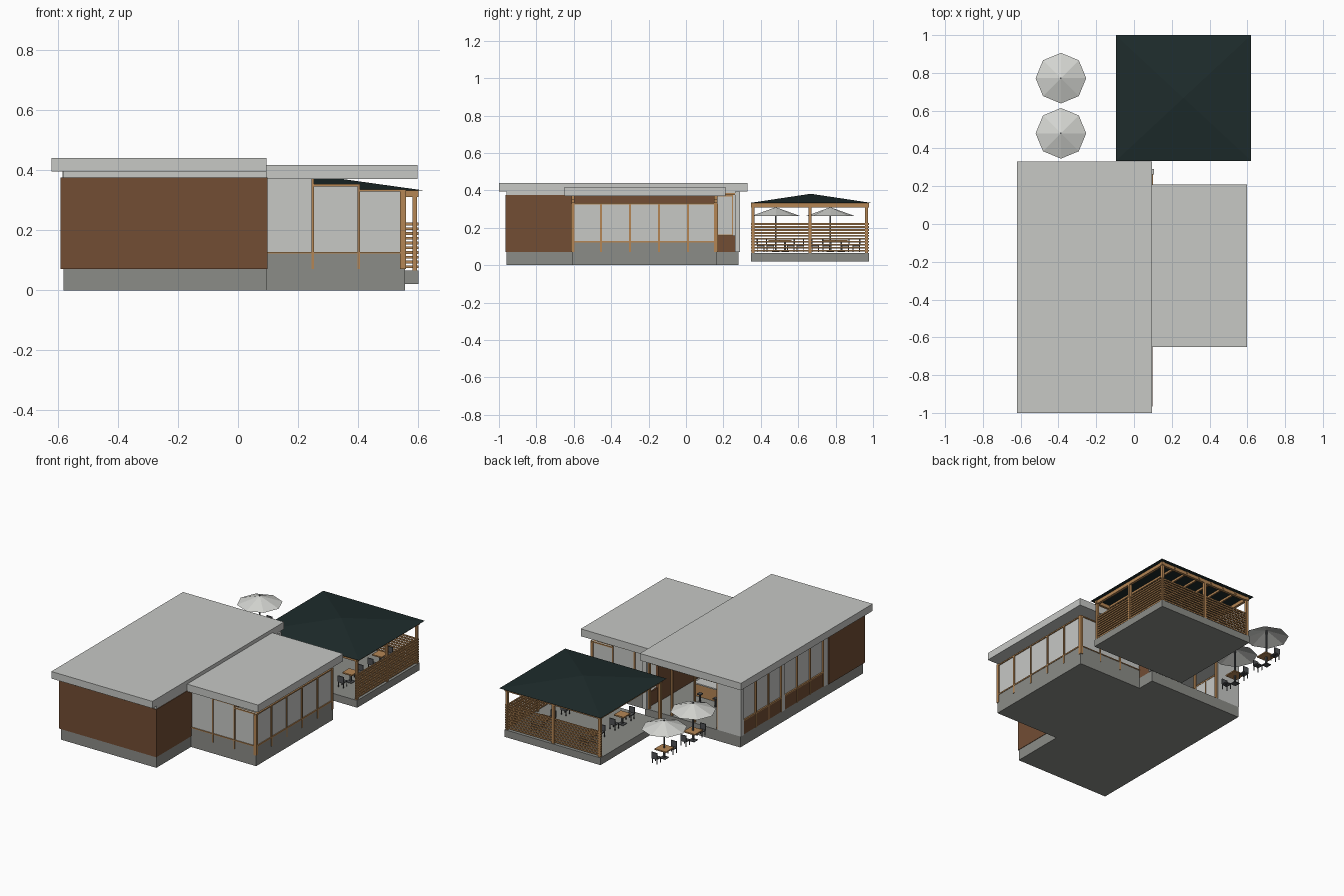
import bpy, bmesh, math
from mathutils import Matrix, Vector

if "Cube" in bpy.data.objects:
    bpy.data.objects.remove(bpy.data.objects["Cube"], do_unlink=True)


def material(name, r, g, b):
    mat = bpy.data.materials.new(name)
    mat.use_nodes = True
    mat.diffuse_color = (r, g, b, 1)
    mat.node_tree.nodes["Principled BSDF"].inputs["Base Color"].default_value = (r, g, b, 1)
    return mat


LIGHT = material("light grey", .57, .58, .56)
STONE = material("stone grey", .26, .265, .245)
BROWN = material("brown cladding", .17, .075, .034)
WOOD = material("honey wood", .46, .24, .09)
GREEN = material("dark green roofing", .013, .025, .025)
CANVAS = material("canvas white", .66, .67, .64)
DARK = material("dark grey metal", .08, .085, .09)


def finish(name, bm, mat):
    mesh = bpy.data.meshes.new(name)
    bmesh.ops.recalc_face_normals(bm, faces=bm.faces)
    bm.to_mesh(mesh)
    bm.free()
    mesh.materials.append(mat)
    obj = bpy.data.objects.new(name, mesh)
    bpy.context.collection.objects.link(obj)
    return obj


def boxes(name, mat, bounds):
    """One object made of boxes, each given as x, y and z ranges."""
    bm = bmesh.new()
    for ranges in bounds:
        low, high = (Vector([r[i] for r in ranges]) for i in (0, 1))
        place = Matrix.Translation((low + high) / 2) @ Matrix.Diagonal((high - low).to_4d())
        bmesh.ops.create_cube(bm, size=1, matrix=place)
    return finish(name, bm, mat)


def box(name, mat, x, y, z):
    return boxes(name, mat, [(x, y, z)])


def about(centre, half):
    return (centre - half, centre + half)


def cone(name, mat, sides, radius, height, place, closed):
    bm = bmesh.new()
    bmesh.ops.create_cone(bm, cap_ends=closed, segments=sides, radius1=radius,
                          radius2=0, depth=height, matrix=place)
    return finish(name, bm, mat)


FLOOR, SILL, HEAD, TOP = .07, .16, .375, .395
WEST, EAST, FRONT, BACK = -.58, .095, -.96, .28
CORNER = -.6                      # where the solid front room ends

# Main hall: plinth, flat roof, clad front room
box("main_plinth", STONE, (WEST, EAST), (FRONT, BACK), (0, FLOOR))
box("main_roof", LIGHT, (-.62, EAST), (-1, .33), (TOP, .44))
box("front_room", BROWN, (-.59, .098), (-.965, CORNER), (FLOOR, HEAD))
box("roof_band", LIGHT, (WEST, EAST), (FRONT, .27), (HEAD, TOP))
box("inner_wall", BROWN, (.08, EAST), (CORNER, .165), (FLOOR, HEAD))

# Main hall: west window wall in two bays of three between pale pillars
bays = [(-.56, -.165), (-.135, .25)]
box("west_glass", LIGHT, (WEST + .006, WEST + .016), (CORNER, BACK), (SILL, HEAD))
boxes("west_panels", BROWN, [((WEST, WEST + .016), bay, (FLOOR, SILL)) for bay in bays])
boxes("west_pillars", LIGHT, [((WEST - .004, WEST + .02), y, (FLOOR, TOP))
                              for y in ((CORNER, -.56), (-.165, -.135), (.25, BACK))])
frames = []
for start, end in bays:
    for i in range(4):
        y = start + (end - start) * i / 3
        frames.append(((WEST - .003, WEST + .018), about(y, .004), (FLOOR, HEAD)))
    for z in (SILL, HEAD - .004):
        frames.append(((WEST - .003, WEST + .018), (start, end), about(z, .004)))
boxes("west_frames", WOOD, frames)

# Main hall: back wall with a wide open front, and the short east return
box("back_wall", LIGHT, (WEST, -.42), (BACK - .015, BACK), (FLOOR, TOP))
box("corner_post", LIGHT, (EAST - .02, EAST + .01), (.262, .29), (FLOOR, TOP))
box("return_panel", BROWN, (EAST - .01, EAST), (.165, .265), (FLOOR, SILL))
box("return_head", WOOD, (EAST - .01, EAST + .006), (.165, .265), (HEAD, HEAD + .01))
back_y = (BACK - .018, BACK - .004)
boxes("back_frames", WOOD,
      [(about(x, .005), back_y, (FLOOR, HEAD)) for x in (-.415, -.25, -.09, .07)]
      + [((-.42, EAST), back_y, (HEAD - .012, HEAD))])

# Main hall: counter and stools
box("counter_body", WOOD, (-.4, -.05), (-.08, -.03), (FLOOR, .15))
box("counter_top", LIGHT, (-.41, -.04), (-.09, -.02), (.15, .158))
box("rear_shelf", WOOD, (-.45, .05), (-.3, -.27), (FLOOR, .28))
boxes("stools", DARK,
      [(about(x, .012), about(.03, .012), (.12, .128)) for x in (-.34, -.23, -.12)]
      + [(about(x, .004), about(.03, .004), (FLOOR, .12)) for x in (-.34, -.23, -.12)])

# Side wing: plinth, flat roof, low walls
W_EAST, W_FRONT, W_BACK, LEDGE, PANE = .555, -.61, .165, .125, .328
box("wing_plinth", STONE, (EAST, W_EAST), (W_FRONT, W_BACK), (0, FLOOR))
box("wing_roof", LIGHT, (EAST, .597), (-.65, .21), (.37, .417))
ends = [(W_FRONT, W_FRONT + .012), (W_BACK - .012, W_BACK)]
east_x = (W_EAST - .012, W_EAST)
boxes("wing_low_walls", STONE, [((EAST, W_EAST), y, (FLOOR, LEDGE)) for y in ends]
      + [(east_x, (W_FRONT, W_BACK), (FLOOR, LEDGE))])

# Side wing: stepped glazing at both ends, level glazing along the east side
step = (W_EAST - EAST) / 3
glass, trim = [], []
for start, end in ends:
    out = (start - .003, end + .003)
    for i, top in enumerate((.37, .353, .335)):
        x = EAST + step * i
        glass.append(((x, x + step), (start + .003, end - .003), (LEDGE, top)))
        trim.append((about(x + step, .004), out, (FLOOR, top)))
        if i:
            trim.append(((x, x + step), out, (top - .007, top)))
    trim.append(((EAST, W_EAST), out, about(LEDGE, .003)))
glass.append(((W_EAST - .009, W_EAST - .003), (W_FRONT, W_BACK), (LEDGE, PANE)))
east_trim = (W_EAST - .015, W_EAST + .003)
for i in range(6):
    y = W_FRONT + (W_BACK - W_FRONT) * i / 5
    trim.append((east_trim, about(y, .005), (FLOOR, PANE)))
for z in (LEDGE, PANE):
    trim.append((east_trim, (W_FRONT, W_BACK), about(z, .004)))
boxes("wing_glass", LIGHT, glass)
boxes("wing_frames", WOOD, trim)

# Pavilion: floor slab and low hipped roof
P_WEST, P_EAST, P_FRONT, P_BACK = -.08, .6, .347, .978
EAVE = .318
box("pavilion_floor", STONE, (P_WEST, P_EAST), (P_FRONT, P_BACK), (.02, .066))
place = (Matrix.Translation((.262, .667, .357)) @ Matrix.Diagonal((.717, .666, 1, 1))
         @ Matrix.Rotation(math.pi / 4, 4, "Z"))
cone("pavilion_roof", GREEN, 4, math.sqrt(.5), .05, place, True)

# Pavilion: posts, ring beams and rafters
xs = [P_WEST + .012, (P_WEST + P_EAST) / 2, P_EAST - .012]
ys = [P_FRONT + .012, (P_FRONT + P_BACK) / 2, P_BACK - .012]
boxes("pavilion_posts", WOOD, [(about(x, .008), about(y, .008), (.066, EAVE))
                               for x in xs for y in ys
                               if x == xs[2] or y == ys[2] or (x != xs[1] and y == ys[0])])
boxes("pavilion_beams", WOOD,
      [((P_WEST, P_EAST), about(y, .008), (EAVE - .008, .332)) for y in (ys[0], ys[2])]
      + [(about(x, .008), (P_FRONT, P_BACK), (EAVE - .008, .332)) for x in (xs[0], xs[2])])
boxes("pavilion_rafters", WOOD,
      [(about(xs[0] + (xs[2] - xs[0]) * i / 7, .005), (P_FRONT, P_BACK), (EAVE, .331))
       for i in range(1, 7)])

# Pavilion: slatted screens on the east and back sides
slats = []
for i in range(10):
    z = about(.078 + i * .0158, .0045)
    slats.append((about(xs[2], .004), (P_FRONT, P_BACK), z))
    slats.append(((P_WEST, P_EAST), about(ys[2], .004), z))
boxes("slatted_screens", WOOD, slats)


def dining_set(label, x, y, half):
    """Square table with a chair on each side along y."""
    box(label + "_table_top", WOOD, about(x, half), about(y, half), (.126, .134))
    metal = [(about(x, .005), about(y, .005), (FLOOR, .126)),
             (about(x, .02), about(y, .02), (FLOOR, FLOOR + .004))]
    for side in (-1, 1):
        cy = y + side * .08
        metal.append((about(x, .02), about(cy, .02), (.1, .106)))
        metal.append((about(x, .02), about(cy + side * .019, .003), (.106, .142)))
        metal += [(about(x + i * .017, .002), about(cy + j * .017, .002), (FLOOR, .1))
                  for i in (-1, 1) for j in (-1, 1)]
    boxes(label + "_chairs", DARK, metal)


# Pavilion tables
for i, x in enumerate((.08, .425)):
    for j, y in enumerate((.53, .83)):
        dining_set(f"pavilion_{i}{j}", x, y, .034)

# Terrace tables under eight-sided parasols
for i, y in enumerate((.48, .772)):
    x = -.387
    dining_set(f"terrace_{i}", x, y, .04)
    box(f"parasol_pole_{i}", DARK, about(x, .004), about(y, .004), (FLOOR, .314))
    cone(f"parasol_canopy_{i}", CANVAS, 8, .134, .048, Matrix.Translation((x, y, .286)), False)
